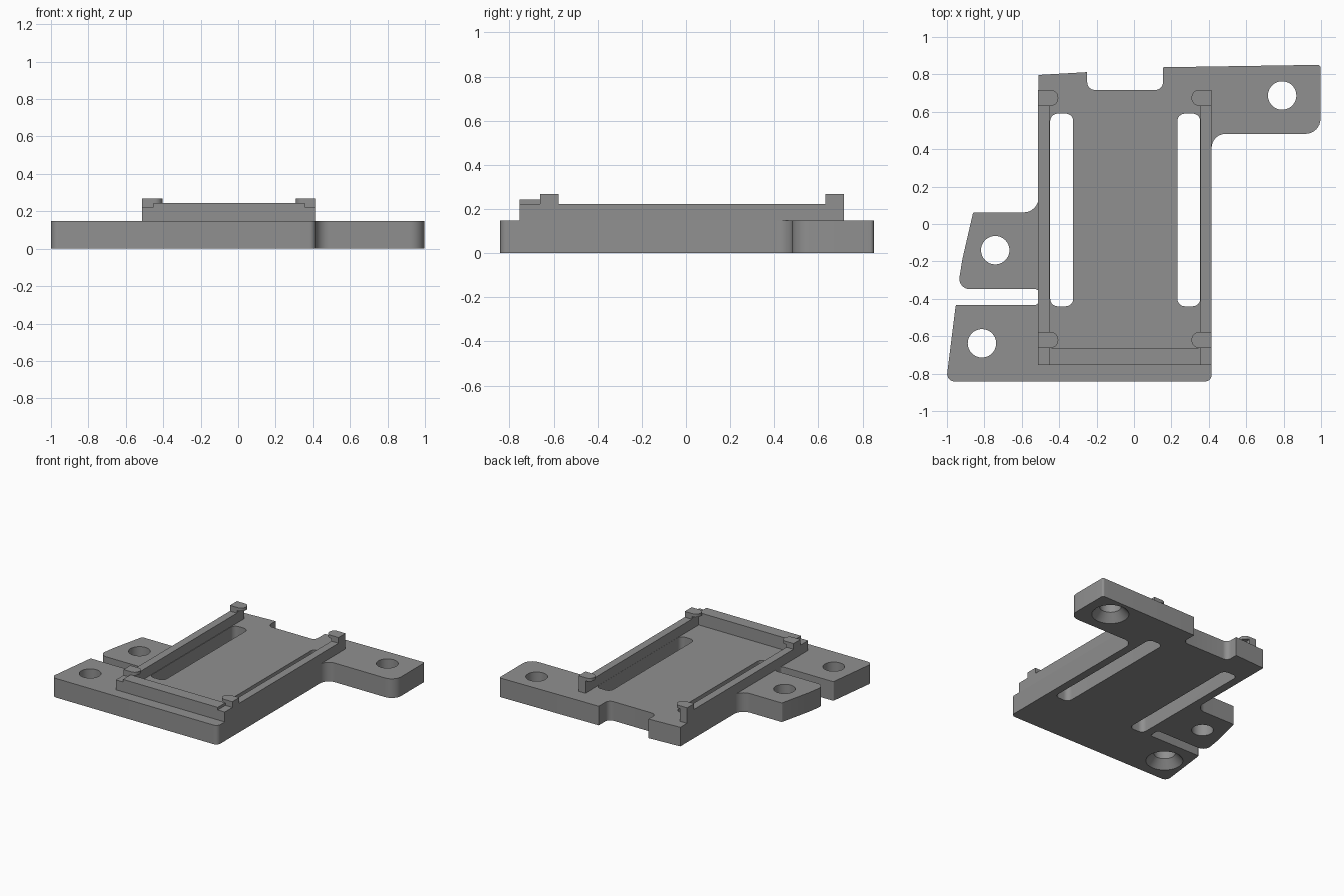
import bpy, bmesh, math
from mathutils import Vector

if "Cube" in bpy.data.objects:
    bpy.data.objects.remove(bpy.data.objects["Cube"])

grey = bpy.data.materials.new("mid_grey")
grey.diffuse_color = (0.28, 0.28, 0.28, 1)
grey.use_nodes = True
grey.node_tree.nodes["Principled BSDF"].inputs["Base Color"].default_value = grey.diffuse_color
TOP = 0.147      # plate thickness
RAIL = 0.223     # side rail height
LIP = 0.243      # front rail height, underside of the clips
CLIP = 0.267     # top of the clips


def rounded(corners, steps=8):
    """Outline from (x, y, radius) corners, each filleted to its radius."""
    pts = []
    for i, (x, y, r) in enumerate(corners):
        p = Vector((x, y))
        if r == 0:
            pts.append(p)
            continue
        a = (Vector(corners[i - 1][:2]) - p).normalized()
        b = (Vector(corners[(i + 1) % len(corners)][:2]) - p).normalized()
        half = a.angle(b) / 2
        centre = p + (a + b).normalized() * (r / math.sin(half))
        s = p + a * (r / math.tan(half)) - centre
        e = p + b * (r / math.tan(half)) - centre
        sweep = s.angle_signed(e)      # clockwise positive
        for k in range(steps + 1):
            t = -sweep * k / steps
            pts.append(centre + Vector((s.x * math.cos(t) - s.y * math.sin(t),
                                        s.x * math.sin(t) + s.y * math.cos(t))))
    return pts


def finish(name, bm):
    bmesh.ops.recalc_face_normals(bm, faces=bm.faces)
    me = bpy.data.meshes.new(name)
    bm.to_mesh(me)
    bm.free()
    me.materials.append(grey)
    ob = bpy.data.objects.new(name, me)
    bpy.context.collection.objects.link(ob)
    return ob


def prism(name, corners, z0, z1):
    bm = bmesh.new()
    face = bm.faces.new([bm.verts.new((p.x, p.y, z0)) for p in rounded(corners)])
    ext = bmesh.ops.extrude_face_region(bm, geom=[face], use_keep_orig=True)
    for v in ext["geom"]:
        if isinstance(v, bmesh.types.BMVert):
            v.co.z = z1
    return finish(name, bm)


def box(x0, x1, y0, y1, r=0):
    return [(x0, y0, r), (x1, y0, r), (x1, y1, r), (x0, y1, r)]


def lathe(name, x, y, profile, n=40):
    """Closed turned solid from (radius, z) rings."""
    bm = bmesh.new()
    rings = [[bm.verts.new((x + r * math.cos(2 * math.pi * i / n),
                            y + r * math.sin(2 * math.pi * i / n), z))
              for i in range(n)] for r, z in profile]
    for lo, hi in zip(rings, rings[1:]):
        for i in range(n):
            j = (i + 1) % n
            bm.faces.new((lo[i], lo[j], hi[j], hi[i]))
    bm.faces.new(rings[0])
    bm.faces.new(rings[-1])
    return finish(name, bm)


# Base plate with its three mounting ears
plate = prism("base_plate", [
    (-1.004, -0.842, 0.04), (0.415, -0.842, 0.035), (0.415, 0.482, 0.075),
    (0.997, 0.482, 0.08), (0.997, 0.851, 0.015), (0.155, 0.838, 0),
    (0.155, 0.717, 0.04), (-0.25, 0.717, 0.04), (-0.25, 0.812, 0),
    (-0.51, 0.797, 0), (-0.51, 0.062, 0.08), (-0.86, 0.062, 0.01),
    (-0.918, -0.19, 0), (-0.943, -0.348, 0.055), (-0.51, -0.348, 0.018),
    (-0.51, -0.432, 0.018), (-0.953, -0.432, 0.01)], 0, TOP)

# Slots and screw holes, two of them countersunk from below
straight = [(0.076, -0.1), (0.076, 0.3)]
sunk = [(0.13, -0.1), (0.13, 0.0), (0.076, 0.06), (0.076, 0.3)]
cutters = [
    prism("left_slot_cutter", box(-0.448, -0.325, -0.44, 0.59, 0.04), -0.1, 0.3),
    prism("right_slot_cutter", box(0.232, 0.354, -0.44, 0.59, 0.04), -0.1, 0.3),
    lathe("middle_hole_cutter", -0.742, -0.14, straight),
    lathe("front_hole_cutter", -0.813, -0.638, sunk),
    lathe("back_hole_cutter", 0.792, 0.687, sunk)]
bpy.context.view_layer.objects.active = plate
for c in cutters:
    m = plate.modifiers.new(c.name, 'BOOLEAN')
    m.operation, m.solver, m.object = 'DIFFERENCE', 'EXACT', c
    bpy.ops.object.modifier_apply(modifier=m.name)
    bpy.data.objects.remove(c)

# Front rail between the side rails
prism("front_rail", box(-0.452, 0.355, -0.755, -0.662), TOP, LIP)

# Side rails, end posts and overhanging rounded clips
for side, xo, s in (("left", -0.512, 1), ("right", 0.415, -1)):
    xi, xc = xo + s * 0.06, xo + s * 0.107
    prism(side + "_rail", box(xo, xi, -0.755, 0.717), TOP, RAIL)
    for end, y0, y1 in (("front", -0.662, -0.578), ("back", 0.632, 0.717)):
        prism(f"{side}_{end}_post", box(xo, xi, y0, y1), RAIL, LIP)
        prism(f"{side}_{end}_clip",
              [(xo, y0, 0), (xc, y0, 0.04), (xc, y1, 0.04), (xo, y1, 0)], LIP, CLIP)

# Smooth the round walls, keep the edges crisp
for ob in bpy.context.collection.objects:
    ob.select_set(True)
bpy.ops.object.shade_smooth_by_angle(angle=math.radians(30))
